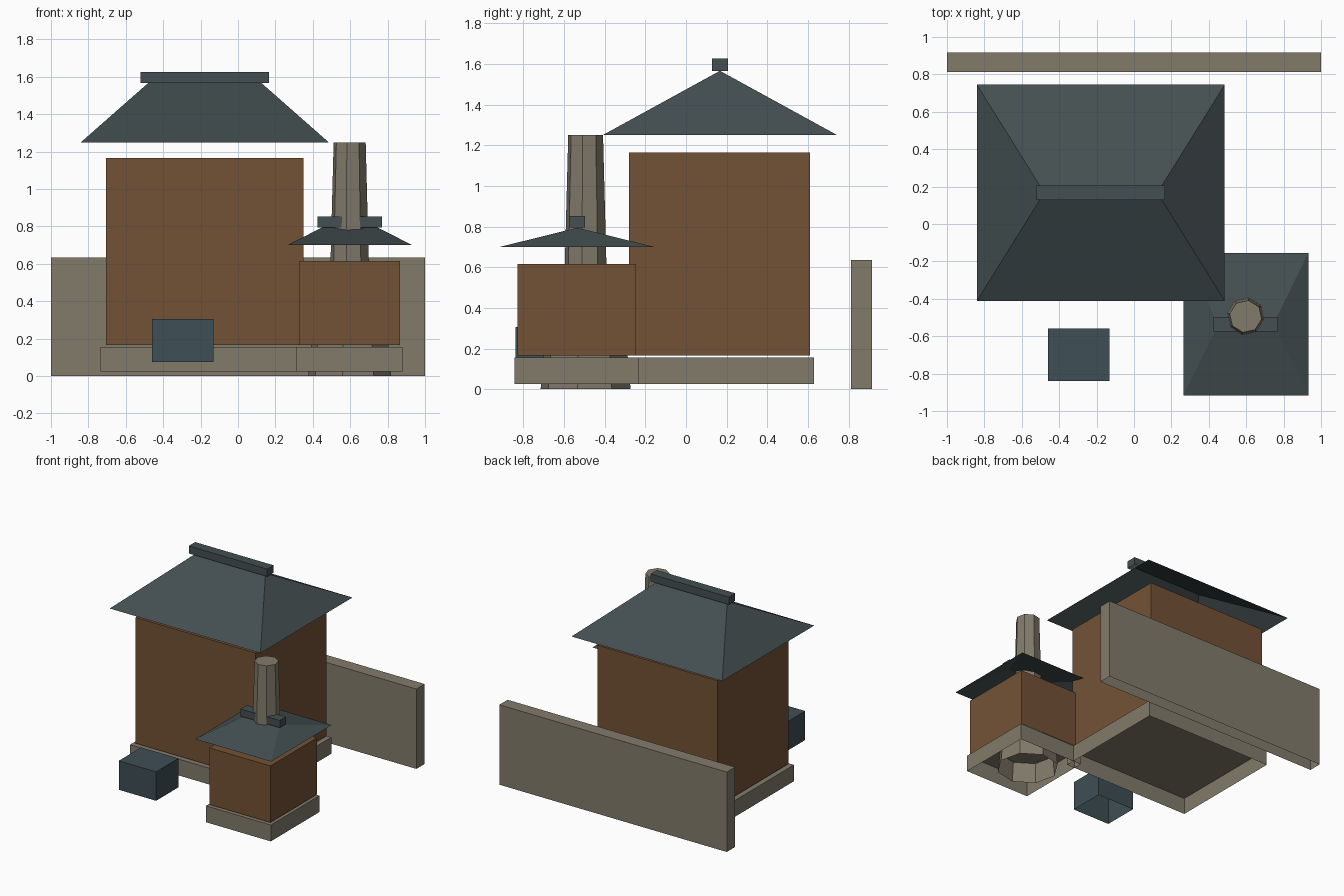
import bpy, bmesh, math

if "Cube" in bpy.data.objects:
    bpy.data.objects.remove(bpy.data.objects["Cube"])

def material(name, rgb):
    m = bpy.data.materials.new(name)
    lin = [(c / 255 / 12.92) if c < 11 else ((c / 255 + 0.055) / 1.055) ** 2.4 for c in rgb]
    m.diffuse_color = (*lin, 1)
    m.use_nodes = True
    m.node_tree.nodes["Principled BSDF"].inputs["Base Color"].default_value = m.diffuse_color
    return m

WOOD = material("brown_wood", (115, 82, 54))
STONE = material("taupe_stone", (130, 123, 107))
SLATE = material("slate_roof", (68, 79, 81))
BLUE = material("blue_slate", (62, 78, 85))

def finish(name, bm, mat):
    me = bpy.data.meshes.new(name)
    bmesh.ops.recalc_face_normals(bm, faces=bm.faces[:])
    # shells are open underneath
    low = min(v.co.z for v in bm.verts)
    bottom = [f for f in bm.faces if all(abs(v.co.z - low) < 1e-5 for v in f.verts)]
    bmesh.ops.delete(bm, geom=bottom, context='FACES_ONLY')
    bm.to_mesh(me)
    bm.free()
    me.materials.append(mat)
    bpy.context.collection.objects.link(bpy.data.objects.new(name, me))

def box(name, x, y, z, mat):
    bm = bmesh.new()
    bmesh.ops.create_cube(bm, size=1)
    for v in bm.verts:
        v.co = [r[0] if c < 0 else r[1] for c, r in zip(v.co, (x, y, z))]
    finish(name, bm, mat)

def hip_roof(name, x, y, z, ridge):
    bm = bmesh.new()
    ym = sum(y) / 2
    a, b, c, d = [bm.verts.new((px, py, z[0])) for px, py in
                  ((x[0], y[0]), (x[1], y[0]), (x[1], y[1]), (x[0], y[1]))]
    e, f = [bm.verts.new((px, ym, z[1])) for px in ridge]
    for face in ((a, b, f, e), (b, c, f), (c, d, e, f), (d, a, e), (d, c, b, a)):
        bm.faces.new(face)
    finish(name, bm, SLATE)

def octagon(name, cx, cy, rings, mat):
    bm = bmesh.new()
    loops = [[bm.verts.new((cx + r * math.cos(t), cy + r * math.sin(t), z))
              for t in (math.radians(45 * k - 10) for k in range(8))] for r, z in rings]
    for lo, hi in zip(loops, loops[1:]):
        for k in range(8):
            n = (k + 1) % 8
            bm.faces.new((lo[k], lo[n], hi[n], hi[k]))
    bm.faces.new(loops[0][::-1])
    bm.faces.new(loops[-1])
    finish(name, bm, mat)

# rear garden wall
box("rear_wall", (-1, 1), (0.812, 0.916), (0, 0.635), STONE)

# main house
box("house_plinth", (-0.735, 0.38), (-0.305, 0.63), (0.025, 0.155), STONE)
box("house_body", (-0.705, 0.35), (-0.28, 0.61), (0.165, 1.165), WOOD)
hip_roof("house_roof", (-0.84, 0.485), (-0.411, 0.745), (1.25, 1.567), (-0.48, 0.125))
box("house_ridge_cap", (-0.522, 0.167), (0.128, 0.207), (1.567, 1.627), SLATE)

# front annex
box("annex_plinth", (0.31, 0.88), (-0.845, -0.235), (0.025, 0.155), STONE)
box("annex_body", (0.33, 0.866), (-0.83, -0.245), (0.165, 0.615), WOOD)
hip_roof("annex_roof", (0.265, 0.932), (-0.916, -0.155), (0.70, 0.795), (0.45, 0.745))
box("annex_ridge_cap", (0.425, 0.77), (-0.575, -0.497), (0.795, 0.853), SLATE)

# chimney with wide foot
octagon("chimney_foot", 0.597, -0.494, ((0.225, 0), (0.205, 0.22)), STONE)
octagon("chimney_shaft", 0.597, -0.494, ((0.115, 0.2), (0.087, 1.25)), STONE)

# storage box in the yard
box("storage_box", (-0.46, -0.132), (-0.84, -0.56), (0.075, 0.305), BLUE)
